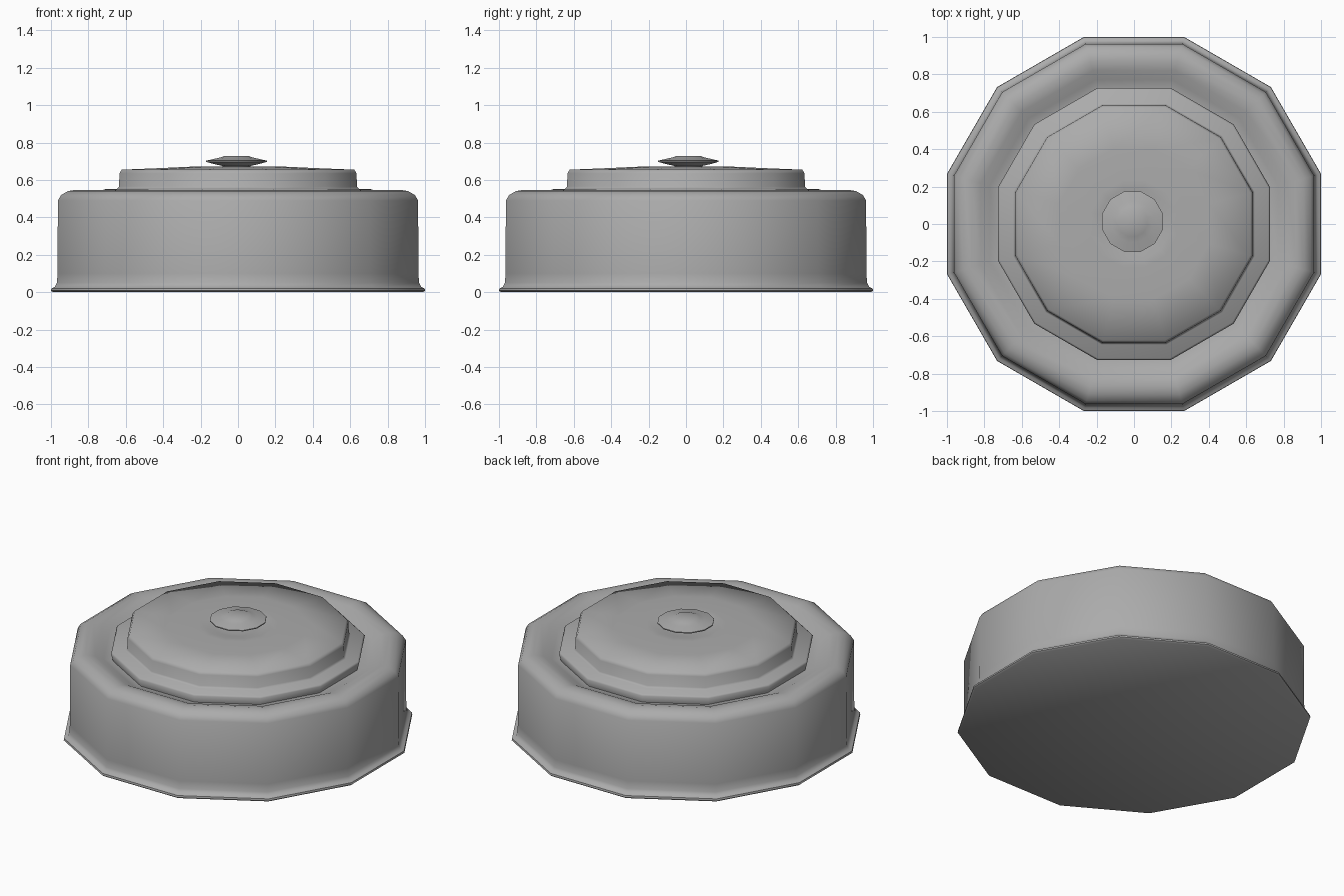
import bpy, bmesh, math

if "Cube" in bpy.data.objects:
    bpy.data.objects.remove(bpy.data.objects["Cube"])

SIDES = 12

# Darker grey finish shared by all parts
grey = bpy.data.materials.new("dark_grey")
grey.diffuse_color = (0.41, 0.41, 0.41, 1)
grey.use_nodes = True
grey.node_tree.nodes["Principled BSDF"].inputs["Base Color"].default_value = grey.diffuse_color


def lathe(name, profile, centre=(0, 0), smooth=35):
    """Revolve (flat-to-centre distance, z) points into a 12-sided solid."""
    bm = bmesh.new()
    rings = []
    for d, z in profile:
        if d == 0:
            rings.append([bm.verts.new((centre[0], centre[1], z))])
            continue
        r = d / math.cos(math.pi / SIDES)
        ring = []
        for i in range(SIDES):
            a = (i + 0.5) * 2 * math.pi / SIDES
            ring.append(bm.verts.new((centre[0] + r * math.cos(a),
                                      centre[1] + r * math.sin(a), z)))
        rings.append(ring)
    for lo, hi in zip(rings, rings[1:]):
        for i in range(SIDES):
            j = (i + 1) % SIDES
            if len(lo) == 1:
                bm.faces.new((lo[0], hi[j], hi[i]))
            elif len(hi) == 1:
                bm.faces.new((lo[i], lo[j], hi[0]))
            else:
                bm.faces.new((lo[i], lo[j], hi[j], hi[i]))
    bmesh.ops.recalc_face_normals(bm, faces=bm.faces)
    mesh = bpy.data.meshes.new(name)
    bm.to_mesh(mesh)
    bm.free()
    mesh.materials.append(grey)
    obj = bpy.data.objects.new(name, mesh)
    bpy.context.collection.objects.link(obj)
    bpy.ops.object.select_all(action='DESELECT')
    obj.select_set(True)
    bpy.context.view_layer.objects.active = obj
    bpy.ops.object.shade_smooth_by_angle(angle=math.radians(smooth))
    return obj


# Drum body: flat base, flared foot, rounded shoulder, groove under the lid
lathe("body", [(0, 0), (0.99, 0), (1.0, 0.008), (0.998, 0.02), (0.98, 0.028),
               (0.968, 0.05), (0.965, 0.10), (0.963, 0.49), (0.945, 0.52),
               (0.91, 0.54), (0.87, 0.547), (0.82, 0.535), (0.77, 0.51),
               (0.72, 0.495), (0, 0.495)], smooth=45)

# Lid: rim flange, short wall, gently domed top with a shallow dip at the knob
lathe("lid", [(0, 0.49), (0.715, 0.49), (0.728, 0.54), (0.718, 0.55),
              (0.645, 0.553), (0.636, 0.565), (0.634, 0.635), (0.622, 0.655),
              (0.40, 0.664), (0.23, 0.672), (0.19, 0.67), (0.14, 0.660),
              (0.09, 0.657), (0, 0.657)], smooth=62)

# Knob: narrow neck, wide pointed edge, low cap
lathe("knob", [(0, 0.65), (0.075, 0.65), (0.075, 0.675), (0.12, 0.685),
               (0.162, 0.697), (0.162, 0.703), (0.11, 0.715), (0.08, 0.722),
               (0.065, 0.729), (0, 0.729)], centre=(-0.008, 0.013), smooth=62)
